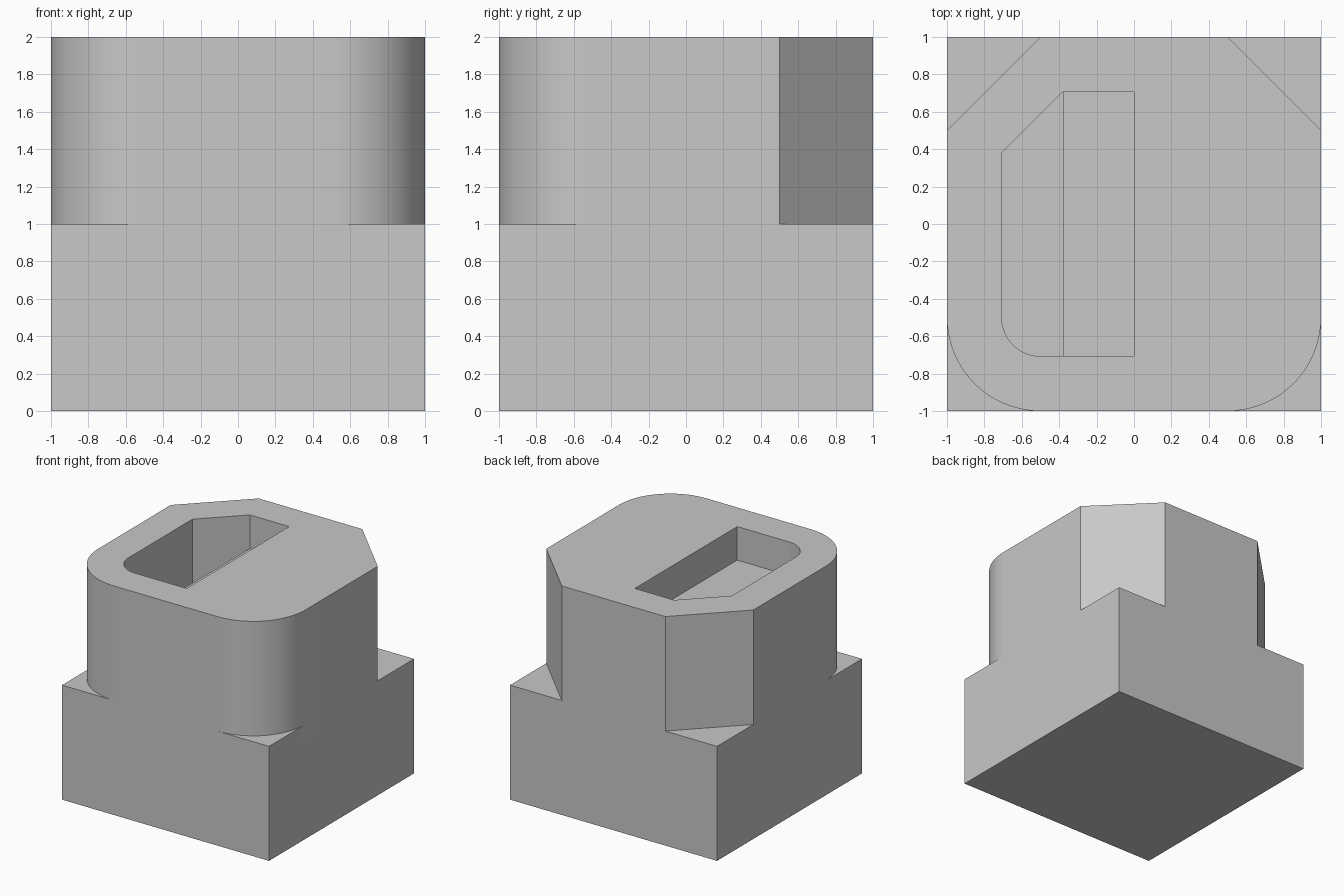
import bpy
import bmesh
import math

cube = bpy.data.objects.get("Cube")
if cube:
    bpy.data.objects.remove(cube, do_unlink=True)

grey = bpy.data.materials.new("plain grey")
grey.use_nodes = True
colour = (0.58, 0.58, 0.58, 1)
grey.diffuse_color = colour
for node in grey.node_tree.nodes:
    if node.type == "BSDF_PRINCIPLED":
        node.inputs["Base Color"].default_value = colour


def prism(name, outline, bottom, top):
    """Upright prism from an outline in x and y."""
    bm = bmesh.new()
    face = bm.faces.new([bm.verts.new((x, y, bottom)) for x, y in outline])
    moved = bmesh.ops.extrude_face_region(bm, geom=[face])["geom"]
    verts = [v for v in moved if isinstance(v, bmesh.types.BMVert)]
    bmesh.ops.translate(bm, verts=verts, vec=(0, 0, top - bottom))
    bmesh.ops.recalc_face_normals(bm, faces=bm.faces)
    mesh = bpy.data.meshes.new(name)
    bm.to_mesh(mesh)
    bm.free()
    mesh.materials.append(grey)
    obj = bpy.data.objects.new(name, mesh)
    bpy.context.collection.objects.link(obj)
    return obj


def arc(cx, cy, radius, start, end, steps=20):
    angles = [math.radians(start + (end - start) * i / steps) for i in range(steps + 1)]
    return [(cx + radius * math.cos(a), cy + radius * math.sin(a)) for a in angles]


def cut(body, cutter):
    mod = body.modifiers.new("cut", "BOOLEAN")
    mod.operation = "DIFFERENCE"
    mod.solver = "EXACT"
    mod.object = cutter
    bpy.context.view_layer.objects.active = body
    bpy.ops.object.modifier_apply(modifier=mod.name)
    bpy.data.objects.remove(cutter, do_unlink=True)


# Solid block
block = prism("block", [(-1, -1), (1, -1), (1, 1), (-1, 1)], 0, 2)

# Upper corners: chamfered at the back, rounded at the front
chamfer = [(0.4, 1.1), (1.1, 0.4), (1.1, 1.1)]
rounding = arc(0.5, -0.5, 0.5, 0, -90) + [(0.5, -1.1), (1.1, -1.1), (1.1, -0.5)]
for side in (1, -1):
    for outline in (chamfer, rounding):
        cut(block, prism("corner_cutter", [(side * x, y) for x, y in outline], 1, 2.1))

# Pocket: shallow shelf beside a deep slot, both inset by the wall thickness
wall = 0.293
inner = 1 - wall
bend = 0.38
radius = 0.5 - wall
shelf = [(-bend, -inner), (0, -inner), (0, inner), (-bend, inner)]
slot = [(-bend, inner), (-inner, bend)]
slot += arc(radius - inner, radius - inner, radius, 180, 270) + [(-bend, -inner)]
pocket = [(0, inner)] + slot[:-1] + [(0, -inner)]
cut(block, prism("shelf_cutter", pocket, 2 - wall, 2.1))
cut(block, prism("slot_cutter", slot, wall, 2 - wall + 0.1))

# Smooth the rounded corners, keep all other edges sharp
bpy.ops.object.select_all(action="DESELECT")
block.select_set(True)
bpy.context.view_layer.objects.active = block
bpy.ops.object.shade_smooth_by_angle(angle=math.radians(20))
